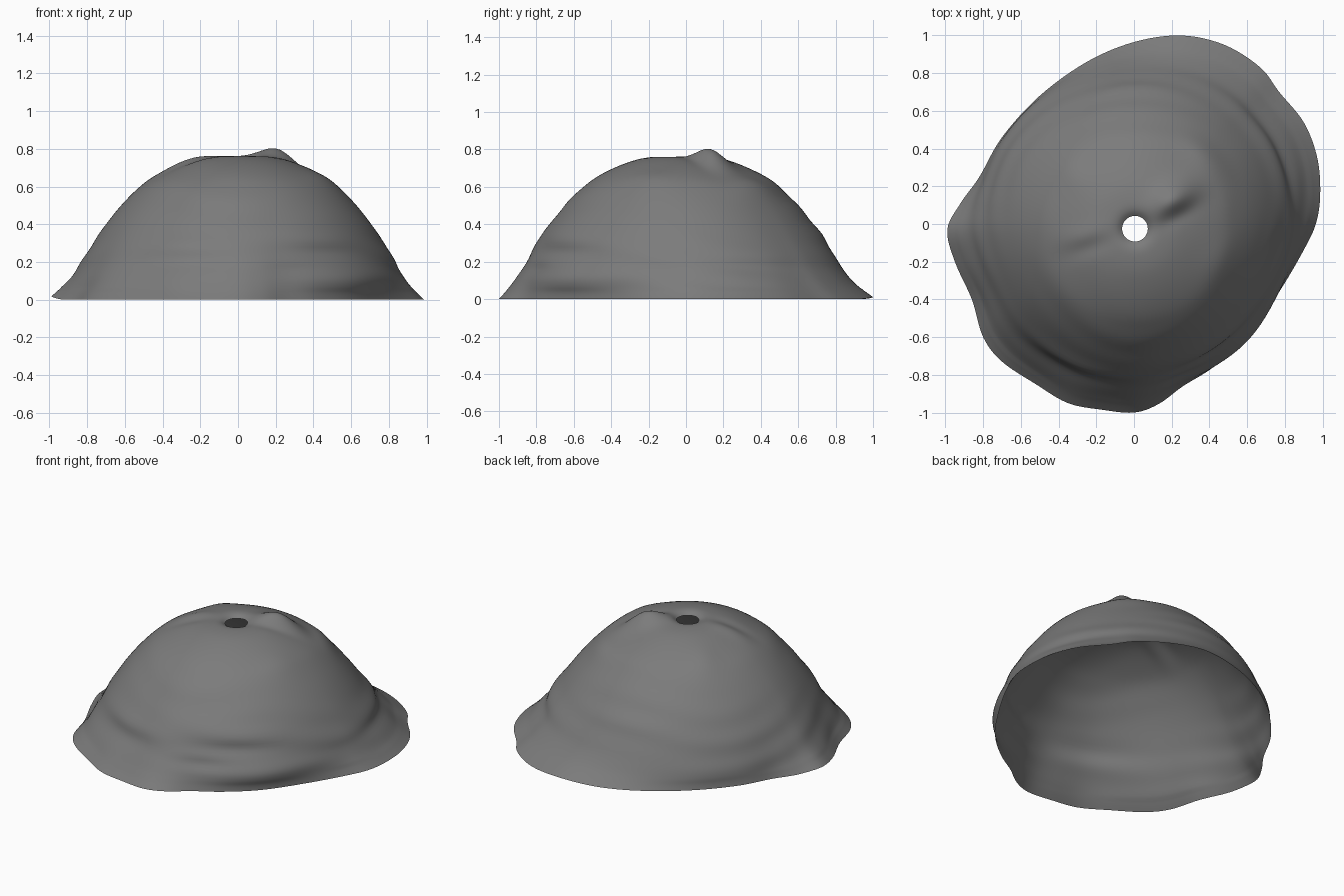
import bpy, bmesh
from math import sin, cos, pi, exp, hypot, atan2, radians
from mathutils import Vector

if "Cube" in bpy.data.objects:
    bpy.data.objects.remove(bpy.data.objects["Cube"])

CX, CY = 0.005, -0.025          # vent hole centre

# Rim outline seen from above
RIM = [(.988, .18), (.97, .36), (.9, .54), (.77, .7), (.67, .83), (.48, .95), (.25, 1), (0, .965),
       (-.25, .86), (-.5, .68), (-.7, .46), (-.82, .25), (-.92, .11), (-.99, -.03), (-.95, -.2),
       (-.86, -.4), (-.8, -.6), (-.7, -.73), (-.52, -.85), (-.35, -.95), (-.17, -.985), (0, -1),
       (.13, -.955), (.26, -.86), (.42, -.76), (.6, -.6), (.77, -.36), (.91, -.12), (.97, .02)]

# Dome profile: radius, height, how much of the rim outline is followed
PROFILE = [(.93, 0, 1), (.907, .035, .82), (.877, .085, .6), (.845, .15, .37), (.81, .22, .24),
           (.765, .3, .16), (.7, .4, .11), (.622, .5, .07), (.535, .59, .04), (.46, .648, .02),
           (.35, .705, 0), (.24, .745, 0), (.15, .76, 0), (.1, .757, 0), (.068, .74, 0)]


def catmull(p0, p1, p2, p3, t):
    return (p1 * 2 + (p2 - p0) * t + (p0 * 2 - p1 * 5 + p2 * 4 - p3) * t * t
            + (p1 * 3 - p0 - p2 * 3 + p3) * t ** 3) * .5


def smooth(points, steps, closed=False):
    pts = [Vector(p) for p in points]
    n, out = len(pts), []
    for i in range(n if closed else n - 1):
        q = [pts[(i + k) % n] if closed else pts[max(0, min(n - 1, i + k))] for k in (-1, 0, 1, 2)]
        out += [catmull(*q, j / steps) for j in range(steps)]
    return out if closed else out + [pts[-1]]


def blob(x, y, bx, by, angle, long, wide):
    """Elongated soft bump centred at bx, by."""
    a = radians(angle)
    u = (x - bx) * cos(a) + (y - by) * sin(a)
    v = -(x - bx) * sin(a) + (y - by) * cos(a)
    return exp(-(u / long) ** 2 - (v / wide) ** 2)


# Crown lumps and grooves: x, y, direction, length, width, height
LUMPS = [(.21, .13, 32, .12, .085, .06), (.24, .05, 30, .12, .05, -.018),
         (-.27, -.06, 18, .12, .06, .01), (-.25, -.13, 18, .12, .05, -.01),
         (-.32, .27, 120, .12, .09, .012), (.45, -.2, 70, .15, .09, .012),
         (.38, .36, 135, .15, .07, .02)]
# Side folds: angle, height, angular width, vertical width, radial push
FOLDS = [(-58, .25, 20, .04, -.015), (-58, .34, 24, .05, .018), (-70, .16, 12, .035, -.012),
         (-110, .2, 20, .05, -.015), (-112, .29, 22, .05, .012), (-45, .1, 24, .06, .025),
         (38, .23, 35, .06, .015), (20, .17, 20, .04, -.012),
         (90, .35, 30, .05, .01), (135, .09, 24, .06, .012)]

outline = smooth(RIM, 6, True)
profile = smooth(PROFILE, 4)

bm = bmesh.new()
rows = []
for r, h, follow in profile:
    row = []
    for p in outline:
        dx, dy = p.x - CX, p.y - CY
        a = atan2(dy, dx)
        rad = r * (1 + (hypot(dx, dy) / .93 - 1) * follow)
        for ang, fh, aw, hw, push in FOLDS:
            d = (a - radians(ang) + pi) % (2 * pi) - pi
            rad += push * exp(-(d / radians(aw)) ** 2 - ((h - fh) / hw) ** 2) * min(1, h / .06)
        # faint rippled rings, broken up around the dome
        if h > .05 and r > .25:
            rad += .003 * sin(h * 40 + 3 * sin(a) + 2 * sin(3 * a)) * (1 + sin(2 * a + h * 9)) / 2
        x, y = CX + rad * cos(a), CY + rad * sin(a)
        z = h + sum(k * blob(x, y, bx, by, g, l, w) for bx, by, g, l, w, k in LUMPS)
        # left and back tips of the rim lift slightly
        z += .018 * (blob(x, y, -1, -.03, 0, .1, .15) + .6 * blob(x, y, .25, 1, 0, .2, .1))
        row.append(bm.verts.new((x, y, z)))
    rows.append(row)

n = len(outline)
for lo, hi in zip(rows, rows[1:]):
    for i in range(n):
        j = (i + 1) % n
        bm.faces.new((lo[i], lo[j], hi[j], hi[i]))

mesh = bpy.data.meshes.new("dome_shell")
bm.to_mesh(mesh)
bm.free()
for f in mesh.polygons:
    f.use_smooth = True
shell = bpy.data.objects.new("dome_shell", mesh)
bpy.context.collection.objects.link(shell)

# Dark grey surface
dark = bpy.data.materials.new("dark_grey")
dark.diffuse_color = (.2, .2, .2, 1)
dark.use_nodes = True
dark.node_tree.nodes["Principled BSDF"].inputs["Base Color"].default_value = dark.diffuse_color
mesh.materials.append(dark)
